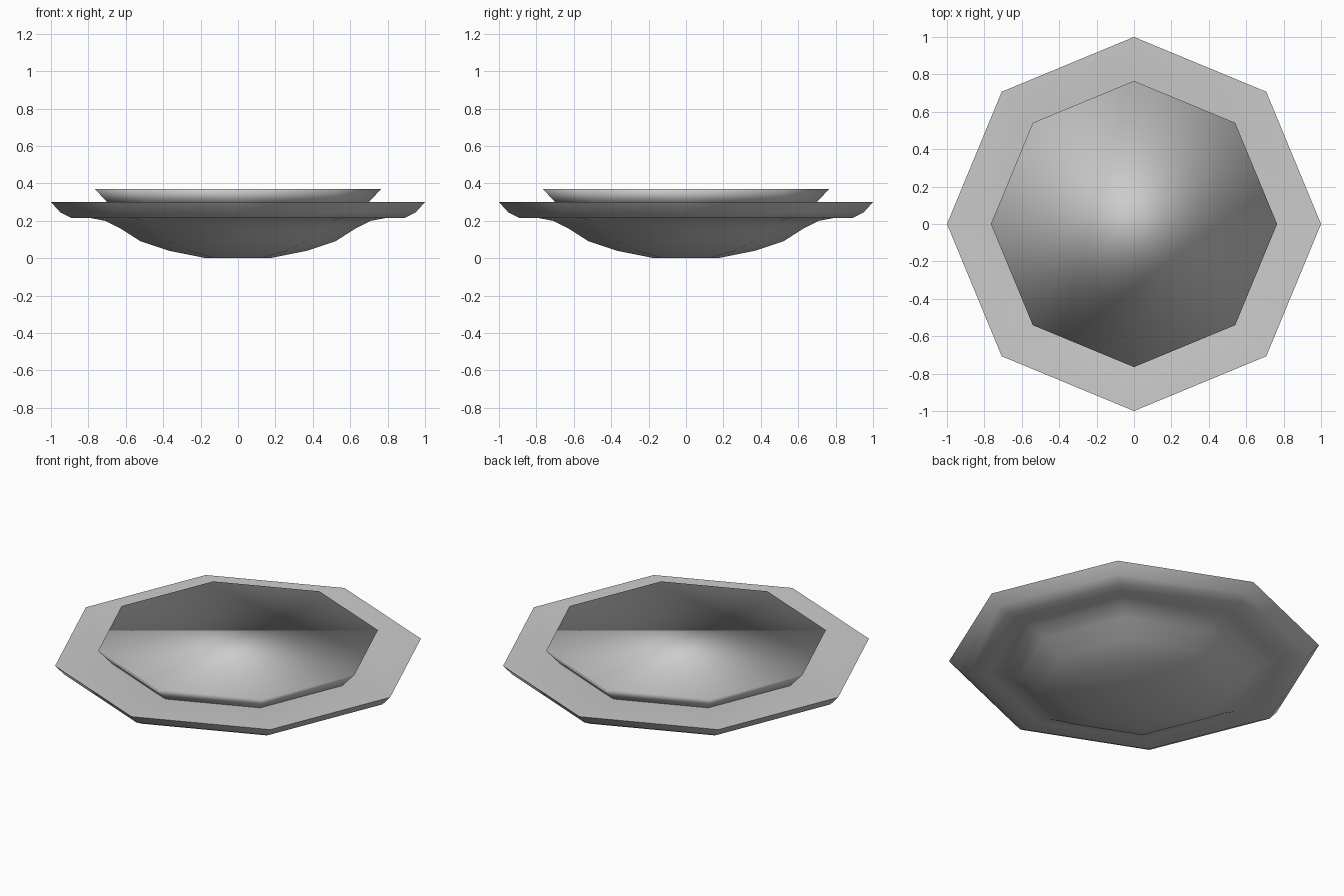
import bpy, bmesh, math

cube = bpy.data.objects.get("Cube")
if cube:
    bpy.data.objects.remove(cube, do_unlink=True)

SIDES = 8

grey = bpy.data.materials.new("light_grey")
grey.use_nodes = True
COLOUR = (0.6, 0.6, 0.6, 1)
grey.diffuse_color = COLOUR
grey.node_tree.nodes["Principled BSDF"].inputs["Base Color"].default_value = COLOUR


def lathe(name, profile):
    """Closed eight-sided solid from (radius, height) points, listed bottom to top."""
    bm = bmesh.new()
    rings = []
    for r, z in profile:
        rings.append([bm.verts.new((r * math.cos(math.tau * i / SIDES),
                                    r * math.sin(math.tau * i / SIDES), z))
                      for i in range(SIDES)])
    for low, high in zip(rings, rings[1:]):
        for i in range(SIDES):
            j = (i + 1) % SIDES
            bm.faces.new((low[i], low[j], high[j], high[i]))
    bm.faces.new(rings[0][::-1])
    bm.faces.new(rings[-1])
    bmesh.ops.recalc_face_normals(bm, faces=bm.faces)
    mesh = bpy.data.meshes.new(name)
    bm.to_mesh(mesh)
    bm.free()
    mesh.materials.append(grey)
    obj = bpy.data.objects.new(name, mesh)
    bpy.context.collection.objects.link(obj)
    bpy.ops.object.select_all(action='DESELECT')
    obj.select_set(True)
    bpy.context.view_layer.objects.active = obj
    return obj


# Saucer: rounded underside, flared lip, shallow dished top
lathe("saucer", [(0.17, 0), (0.37, 0.04), (0.52, 0.09), (0.63, 0.16),
                 (0.71, 0.2), (0.79, 0.215), (0.89, 0.215), (0.95, 0.245),
                 (1, 0.3), (0.75, 0.295), (0.6, 0.27)])
bpy.ops.object.shade_smooth_by_angle(angle=math.radians(70))

# Raised upper disc, smooth over its rim
lathe("upper_disc", [(0.6, 0.2), (0.7, 0.3), (0.765, 0.37)])
bpy.ops.object.shade_smooth()
